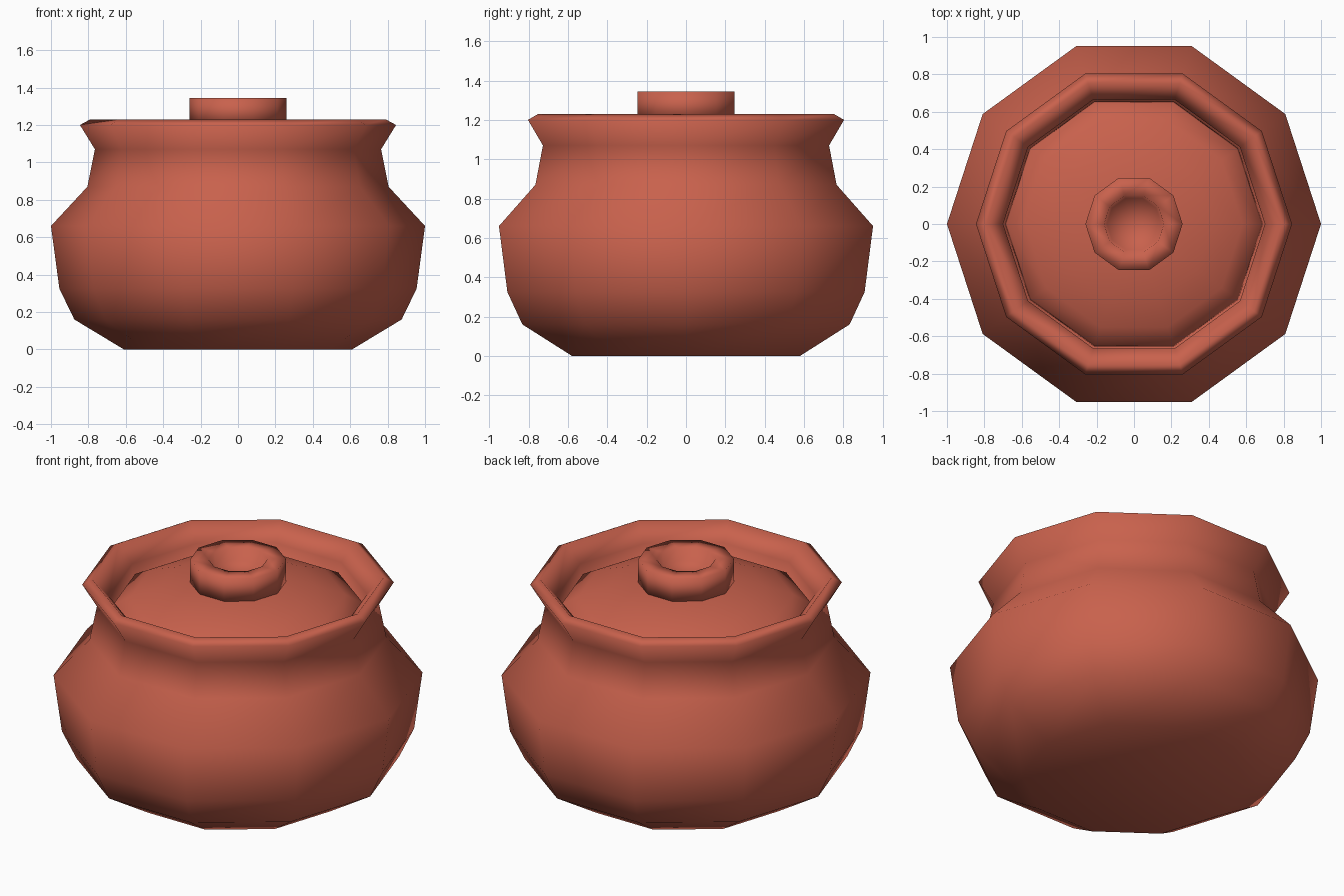
import bpy, bmesh, math

if "Cube" in bpy.data.objects:
    bpy.data.objects.remove(bpy.data.objects["Cube"])

SIDES = 10

clay = bpy.data.materials.new("terracotta")
clay.diffuse_color = (0.58, 0.12, 0.073, 1.0)
clay.use_nodes = True
clay.node_tree.nodes["Principled BSDF"].inputs["Base Color"].default_value = clay.diffuse_color


def lathe(name, profile):
    """Spin a (radius, height) profile into a ten-sided smooth shape."""
    bm = bmesh.new()
    rings = []
    for r, z in profile:
        if r == 0:
            rings.append([bm.verts.new((0, 0, z))] * SIDES)
            continue
        rings.append([bm.verts.new((r * math.cos(2 * math.pi * i / SIDES),
                                    r * math.sin(2 * math.pi * i / SIDES), z))
                      for i in range(SIDES)])
    for a, b in zip(rings, rings[1:]):
        for i in range(SIDES):
            j = (i + 1) % SIDES
            corners = list(dict.fromkeys([a[i], a[j], b[j], b[i]]))
            bm.faces.new(corners)
    for f in bm.faces:
        f.smooth = True
    bmesh.ops.recalc_face_normals(bm, faces=bm.faces)
    mesh = bpy.data.meshes.new(name)
    bm.to_mesh(mesh)
    bm.free()
    mesh.materials.append(clay)
    obj = bpy.data.objects.new(name, mesh)
    bpy.context.collection.objects.link(obj)
    return obj


# Pot body with flared rim, closed under the lid
lathe("pot_body", [(0, 0), (0.61, 0), (0.875, 0.16), (0.955, 0.325), (1.0, 0.66),
                   (0.805, 0.87), (0.765, 1.07), (0.845, 1.20), (0.79, 1.23),
                   (0.70, 1.13), (0.70, 1.03), (0, 1.03)])

# Domed lid
lathe("lid", [(0, 1.04), (0.69, 1.04), (0.68, 1.075), (0.58, 1.13),
              (0.42, 1.185), (0.22, 1.215), (0, 1.22)])

# Ring knob with a hollow centre
lathe("lid_knob", [(0, 1.20), (0.26, 1.20), (0.26, 1.345), (0.16, 1.345),
                   (0.145, 1.27), (0, 1.26)])
